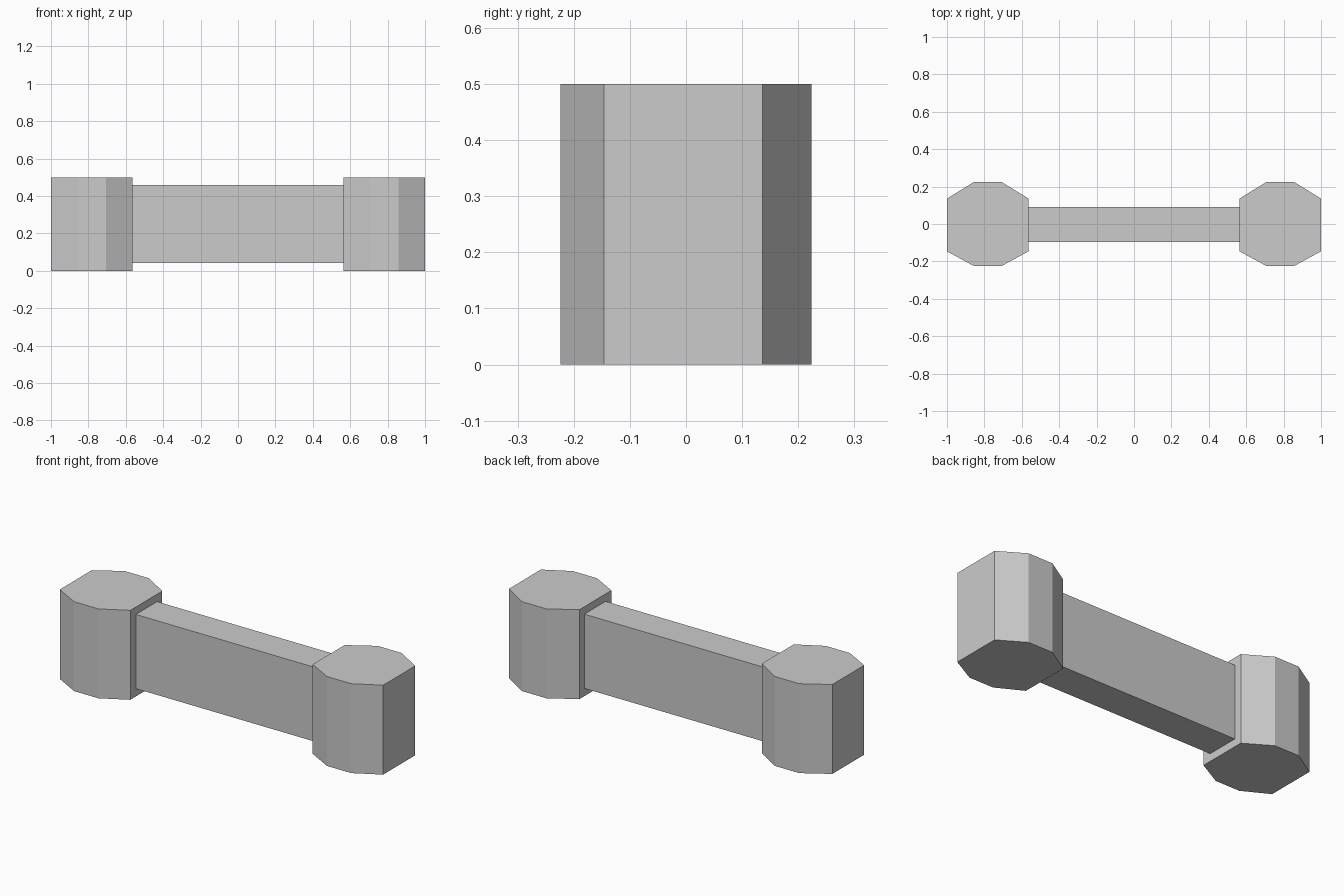
import bpy, bmesh

if "Cube" in bpy.data.objects:
    bpy.data.objects.remove(bpy.data.objects["Cube"])

HEIGHT = 0.5


def prism(name, profile, z0, z1):
    """Extrude an XY outline from z0 up to z1."""
    bm = bmesh.new()
    face = bm.faces.new([bm.verts.new((x, y, z0)) for x, y in profile])
    top = bmesh.ops.extrude_face_region(bm, geom=[face])["geom"]
    verts = [v for v in top if isinstance(v, bmesh.types.BMVert)]
    bmesh.ops.translate(bm, verts=verts, vec=(0, 0, z1 - z0))
    bmesh.ops.recalc_face_normals(bm, faces=bm.faces)
    mesh = bpy.data.meshes.new(name)
    bm.to_mesh(mesh)
    bm.free()
    obj = bpy.data.objects.new(name, mesh)
    bpy.context.collection.objects.link(obj)
    return obj


# Eight-sided end posts, identical on the left and right
outline = [(-0.218, -0.146), (-0.075, -0.224), (0.075, -0.224), (0.218, -0.146),
           (0.218, 0.136), (0.075, 0.224), (-0.075, 0.224), (-0.218, 0.136)]
for name, cx in (("left_post", -0.782), ("right_post", 0.782)):
    prism(name, [(cx + x, y) for x, y in outline], 0, HEIGHT)

# Connecting wall, raised off the ground and set below the post tops
wall = [(-0.565, -0.096), (0.565, -0.096), (0.565, 0.092), (-0.565, 0.092)]
prism("connecting_wall", wall, 0.043, 0.458)
